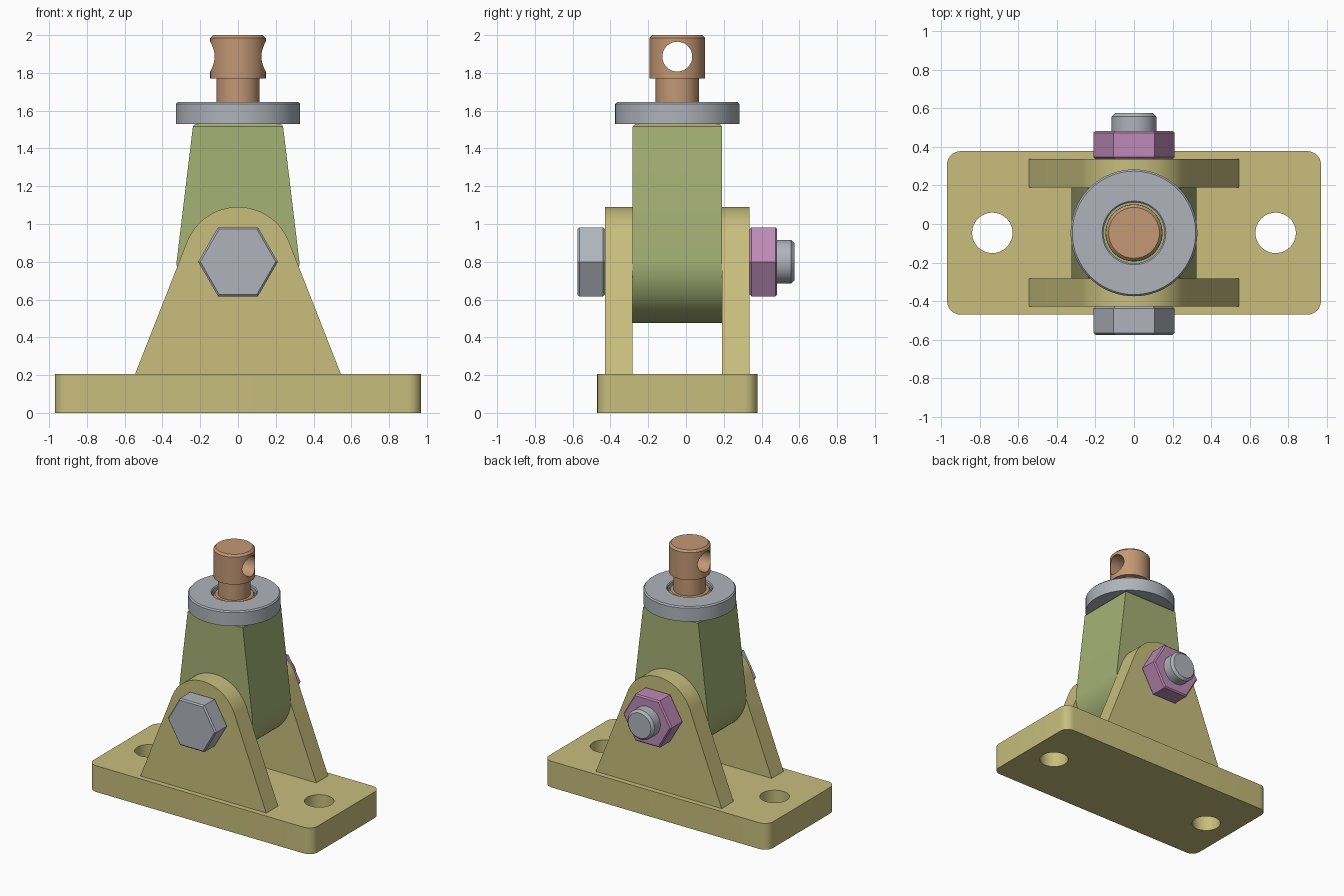
import bpy, bmesh, math
from mathutils import Matrix, Vector

if "Cube" in bpy.data.objects:
    bpy.data.objects.remove(bpy.data.objects["Cube"])

YC = -0.046      # depth of the main vertical axis
PIVOT = 0.80     # height of the cross bolt


def material(name, r, g, b):
    def lin(c):
        c /= 255
        return c / 12.92 if c < 0.04045 else ((c + 0.055) / 1.055) ** 2.4
    m = bpy.data.materials.new(name)
    m.diffuse_color = (lin(r), lin(g), lin(b), 1)
    m.use_nodes = True
    m.node_tree.nodes["Principled BSDF"].inputs["Base Color"].default_value = m.diffuse_color
    return m


SAND = material("sand yellow", 200, 190, 125)
GREEN = material("olive green", 166, 177, 117)
STEEL = material("steel grey", 175, 180, 187)
MAUVE = material("mauve", 188, 138, 182)
COPPER = material("copper", 195, 152, 117)

# local z -> world +y, local y -> world z (local x stays)
UPRIGHT = Matrix(((1, 0, 0, 0), (0, 0, 1, 0), (0, 1, 0, 0), (0, 0, 0, 1)))


def finish(name, bm, mat, matrix=None):
    if matrix is not None:
        bm.transform(matrix)
    bmesh.ops.recalc_face_normals(bm, faces=bm.faces)
    me = bpy.data.meshes.new(name)
    bm.to_mesh(me)
    bm.free()
    ob = bpy.data.objects.new(name, me)
    bpy.context.collection.objects.link(ob)
    if mat:
        me.materials.append(mat)
    smooth(ob)
    return ob


def smooth(ob):
    bpy.ops.object.select_all(action='DESELECT')
    ob.select_set(True)
    bpy.context.view_layer.objects.active = ob
    bpy.ops.object.shade_smooth_by_angle(angle=math.radians(25))


def prism(points, lo, hi):
    """Extrude a flat outline between two heights."""
    bm = bmesh.new()
    face = bm.faces.new([bm.verts.new((x, y, lo)) for x, y in points])
    ext = bmesh.ops.extrude_face_region(bm, geom=[face])
    top = [v for v in ext["geom"] if isinstance(v, bmesh.types.BMVert)]
    bmesh.ops.translate(bm, verts=top, vec=(0, 0, hi - lo))
    return bm


def lathe(profile, closed=False, steps=72):
    """Revolve (radius, height) points around local z."""
    bm = bmesh.new()
    vs = [bm.verts.new((r, 0, z)) for r, z in profile]
    es = [bm.edges.new(p) for p in zip(vs, vs[1:])]
    if closed:
        es.append(bm.edges.new((vs[-1], vs[0])))
    bmesh.ops.spin(bm, geom=vs + es, cent=(0, 0, 0), axis=(0, 0, 1),
                   angle=math.tau, steps=steps)
    bmesh.ops.remove_doubles(bm, verts=bm.verts, dist=1e-5)
    return bm


def arc(cx, cy, r, a0, a1, n):
    return [(cx + r * math.cos(a0 + (a1 - a0) * i / n),
             cy + r * math.sin(a0 + (a1 - a0) * i / n)) for i in range(n + 1)]


def drill(ob, radius, matrix):
    """Cut a round through hole."""
    bm = bmesh.new()
    bmesh.ops.create_cone(bm, cap_ends=True, segments=48, radius1=radius,
                          radius2=radius, depth=1.0)
    cutter = finish("hole_cutter", bm, None, matrix)
    cutter.hide_render = True
    mod = ob.modifiers.new("hole", 'BOOLEAN')
    mod.object, mod.operation, mod.solver = cutter, 'DIFFERENCE', 'EXACT'
    bpy.context.view_layer.objects.active = ob
    bpy.ops.object.modifier_apply(modifier=mod.name)
    bpy.data.objects.remove(cutter)
    smooth(ob)


# Base plate with rounded corners and two mounting holes
hx, hy, cr = 0.97, 0.424, 0.07
outline = []
for k, (sx, sy) in enumerate([(1, 1), (-1, 1), (-1, -1), (1, -1)]):
    a = k * math.pi / 2
    outline += arc(sx * (hx - cr), YC + sy * (hy - cr), cr, a, a + math.pi / 2, 8)
base = finish("base_plate", prism(outline, 0, 0.205), SAND)
for x in (-0.735, 0.735):
    drill(base, 0.105, Matrix.Translation((x, YC, 0.1)))

# Two clevis lugs: straight flanks tangent to a round top
R, fx, fz = 0.29, 0.545, 0.205
d = Vector((fx, fz - PIVOT))
t = math.atan2(d.y, d.x) + math.acos(R / d.length)
lug = [(-fx, fz), (fx, fz)] + arc(0, PIVOT, R, t, math.pi - t, 36)
for name, lo in (("front_lug", -0.429), ("back_lug", 0.190)):
    finish(name, prism(lug, lo, lo + 0.147), SAND, UPRIGHT)

# Tapered pivot block with round underside and chamfered top
block = [(0.237, 1.53), (-0.237, 1.53)] + arc(0, PIVOT, 0.325, math.pi, math.tau, 40)
bm = prism(block, YC - 0.236, YC + 0.236)
rim = [e for e in bm.edges if all(v.co.y > 1.5 for v in e.verts)]
bmesh.ops.bevel(bm, geom=rim, offset=0.013, segments=1, affect='EDGES')
finish("pivot_block", bm, GREEN, UPRIGHT)


# Hexagonal head and nut with small chamfers
def hexagon(name, lo, hi, mat):
    bm = prism(arc(0, PIVOT, 0.211, 0, math.tau * 5 / 6, 5), lo, hi)
    rims = [e for e in bm.edges if abs(e.verts[0].co.z - e.verts[1].co.z) < 1e-4]
    bmesh.ops.bevel(bm, geom=rims, offset=0.01, segments=1, affect='EDGES')
    finish(name, bm, mat, UPRIGHT)


hexagon("bolt_head", -0.575, -0.429, STEEL)
hexagon("nut", 0.337, 0.483, MAUVE)

# Bolt shank with chamfered end
finish("bolt_shank", lathe([(0, -0.44), (0.116, -0.44), (0.116, 0.557),
                            (0.098, 0.575), (0, 0.575)]),
       STEEL, Matrix.Translation((0, 0, PIVOT)) @ UPRIGHT)

# Washer on the block
AXIS = Matrix.Translation((0, YC, 0))
finish("washer", lathe([(0.158, 1.53), (0.329, 1.53), (0.329, 1.635), (0.32, 1.645),
                        (0.165, 1.645), (0.158, 1.638)], closed=True), STEEL, AXIS)

# Stepped pin with a cross hole through its head
pin = finish("pin", lathe([(0, 1.50), (0.148, 1.50), (0.148, 1.62), (0.138, 1.632),
                           (0.115, 1.632), (0.115, 1.77), (0.147, 1.77),
                           (0.147, 1.985), (0.132, 2.0), (0, 2.0)]), COPPER, AXIS)
drill(pin, 0.079, Matrix.Translation((0, YC, 1.886)) @ Matrix.Rotation(math.pi / 2, 4, 'Y'))
